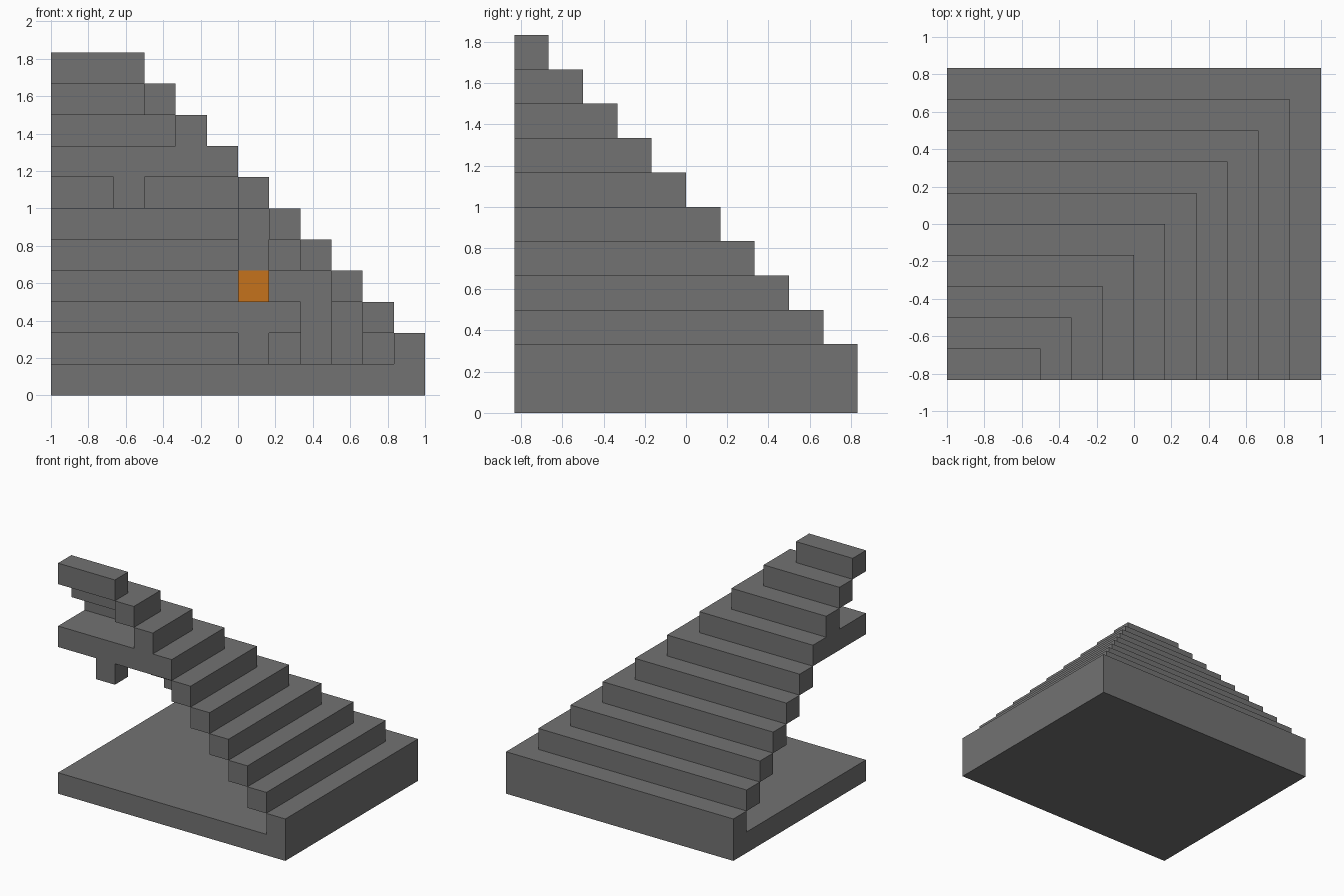
import bpy
import bmesh

U = 1 / 6                                   # one block
LEFT, FRONT, RIGHT, BACK = -6, -5, 6, 5     # footprint in blocks
LAYERS, CEILING = 10, 7

cube = bpy.data.objects.get("Cube")
if cube:
    bpy.data.objects.remove(cube, do_unlink=True)


def make_material(name, color):
    mat = bpy.data.materials.new(name)
    mat.use_nodes = True
    mat.diffuse_color = color
    bsdf = next(n for n in mat.node_tree.nodes if n.type == "BSDF_PRINCIPLED")
    bsdf.inputs["Base Color"].default_value = color
    bsdf.inputs["Roughness"].default_value = 0.9
    return mat


STONE = make_material("grey_stone", (0.17, 0.17, 0.17, 1))
GLOW = make_material("lamp_orange", (0.56, 0.17, 0.012, 1))


def prism(name, outline, z0, z1, mat=STONE):
    """Extrude a plan outline, given in blocks, from z0 to z1."""
    bm = bmesh.new()
    face = bm.faces.new([bm.verts.new((x * U, y * U, z0 * U)) for x, y in outline])
    ext = bmesh.ops.extrude_face_region(bm, geom=[face])
    top = [v for v in ext["geom"] if isinstance(v, bmesh.types.BMVert)]
    bmesh.ops.translate(bm, verts=top, vec=(0, 0, (z1 - z0) * U))
    bmesh.ops.recalc_face_normals(bm, faces=bm.faces)
    mesh = bpy.data.meshes.new(name)
    bm.to_mesh(mesh)
    bm.free()
    mesh.materials.append(mat)
    obj = bpy.data.objects.new(name, mesh)
    bpy.context.collection.objects.link(obj)
    return obj


def rect(x0, x1, y0, y1):
    return [(x0, y0), (x1, y0), (x1, y1), (x0, y1)]


def block(name, x, y, z0, z1, mat=STONE):
    return prism(name, rect(x, x + 1, y, y + 1), z0, z1, mat)


# Floor slab
prism("floor_slab", rect(LEFT, RIGHT, FRONT, BACK), 0, 1)

# Stepped shell: one L-shaped course per layer, ceiling and cap are solid
for k in range(1, LAYERS + 1):
    ox, oy = RIGHT + 1 - k, BACK + 1 - k
    ix, iy = ox - 1, oy - 1
    if k == CEILING:
        prism("ceiling_slab", rect(LEFT, ox, FRONT, oy), k, k + 1)
    elif k == LAYERS:
        prism("top_cap", rect(LEFT, ox, FRONT, oy), k, k + 1)
    else:
        prism(f"step_course_{k}",
              [(LEFT, iy), (ix, iy), (ix, FRONT), (ox, FRONT), (ox, oy), (LEFT, oy)],
              k, k + 1)

# Supports under the steps, mirrored across the corner diagonal
for i, (x, y, top) in enumerate([(0, 3, 2), (2, 2, 3)], 1):
    block(f"back_support_{i}", x, y, 1, top)
    block(f"side_support_{i}", y + 1, x - 1, 1, top)

# Hanging parts
block("ceiling_stub", -4, FRONT, CEILING - 1, CEILING)
block("lamp_hanger", 0, -1, 4, 6)
block("lamp", 0, -1, 3, 4, GLOW)
